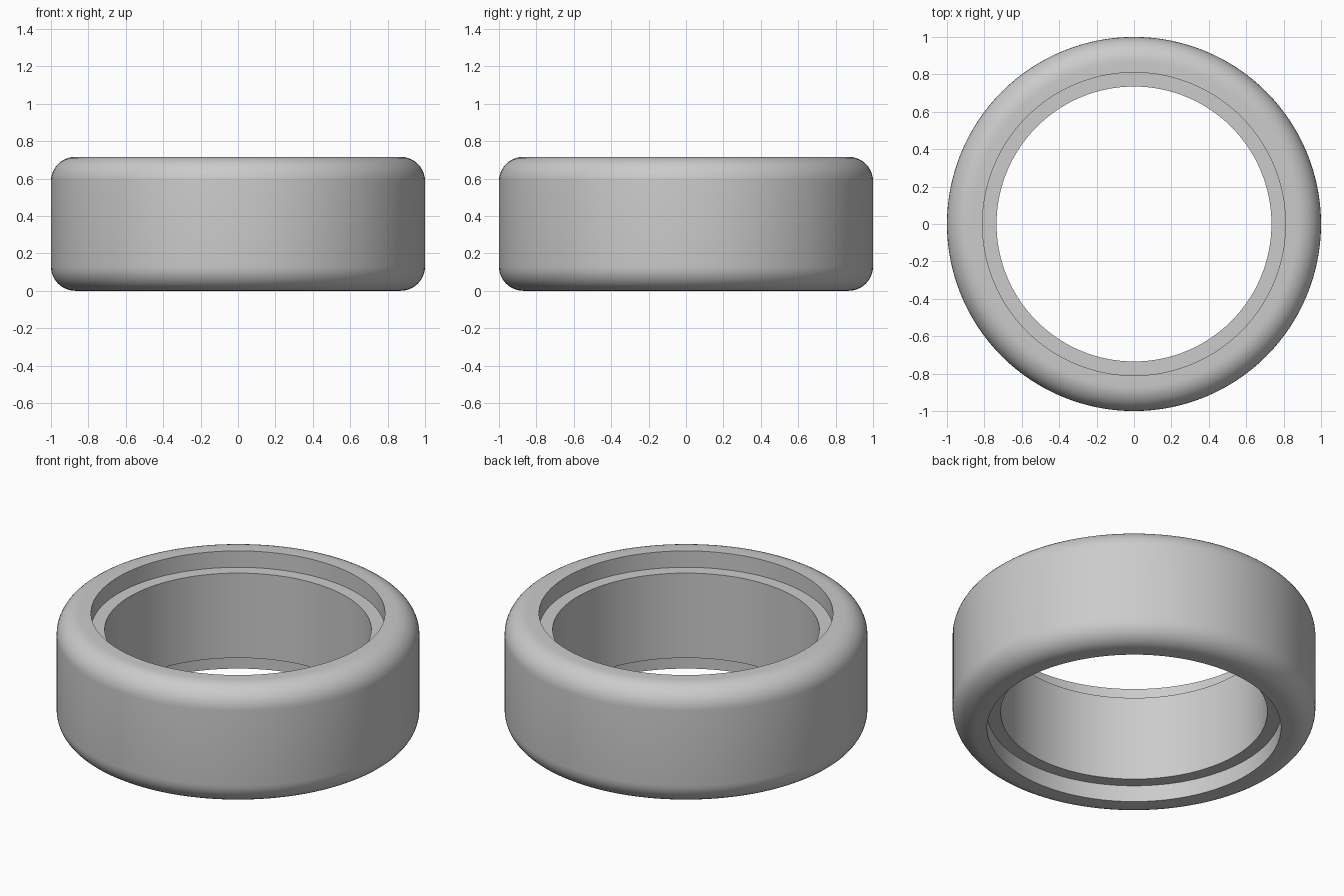
import bpy, bmesh
from math import sin, cos, pi, radians
from mathutils import Vector

cube = bpy.data.objects.get("Cube")
if cube:
    bpy.data.objects.remove(cube, do_unlink=True)

HEIGHT = 0.716
OUTER, SEAT, BORE = 1.0, 0.81, 0.735   # radii
SEAT_DEPTH = 0.1
FILLET = 0.13
SEGMENTS = 128
ARC_STEPS = 10

grey = bpy.data.materials.new("plain grey")
grey.use_nodes = True
colour = (0.6, 0.6, 0.6, 1)
grey.diffuse_color = colour
grey.node_tree.nodes["Principled BSDF"].inputs["Base Color"].default_value = colour

# Upper half of the cross-section: bore edge, recessed seat, rim, rounded shoulder
upper = [(BORE, HEIGHT - SEAT_DEPTH), (SEAT, HEIGHT - SEAT_DEPTH), (SEAT, HEIGHT)]
for i in range(ARC_STEPS + 1):
    a = pi / 2 * (1 - i / ARC_STEPS)
    upper.append((OUTER - FILLET + FILLET * cos(a), HEIGHT - FILLET + FILLET * sin(a)))

# Mirror it to the lower half for a closed profile
profile = upper + [(r, HEIGHT - z) for r, z in reversed(upper)]

# Spin the profile into a ring
bm = bmesh.new()
verts = [bm.verts.new((r, 0, z)) for r, z in profile]
edges = [bm.edges.new((v, verts[(i + 1) % len(verts)])) for i, v in enumerate(verts)]
bmesh.ops.spin(bm, geom=verts + edges, cent=(0, 0, 0), axis=(0, 0, 1),
               angle=2 * pi, steps=SEGMENTS, use_merge=False)
bmesh.ops.remove_doubles(bm, verts=bm.verts[:], dist=0.0005)
bmesh.ops.recalc_face_normals(bm, faces=bm.faces[:])

mesh = bpy.data.meshes.new("ring_body")
bm.to_mesh(mesh)
bm.free()
mesh.materials.append(grey)
ring = bpy.data.objects.new("ring_body", mesh)
bpy.context.collection.objects.link(ring)

# Smooth shading with crisp seat edges
bpy.ops.object.select_all(action='DESELECT')
ring.select_set(True)
bpy.context.view_layer.objects.active = ring
bpy.ops.object.shade_smooth_by_angle(angle=radians(30))
